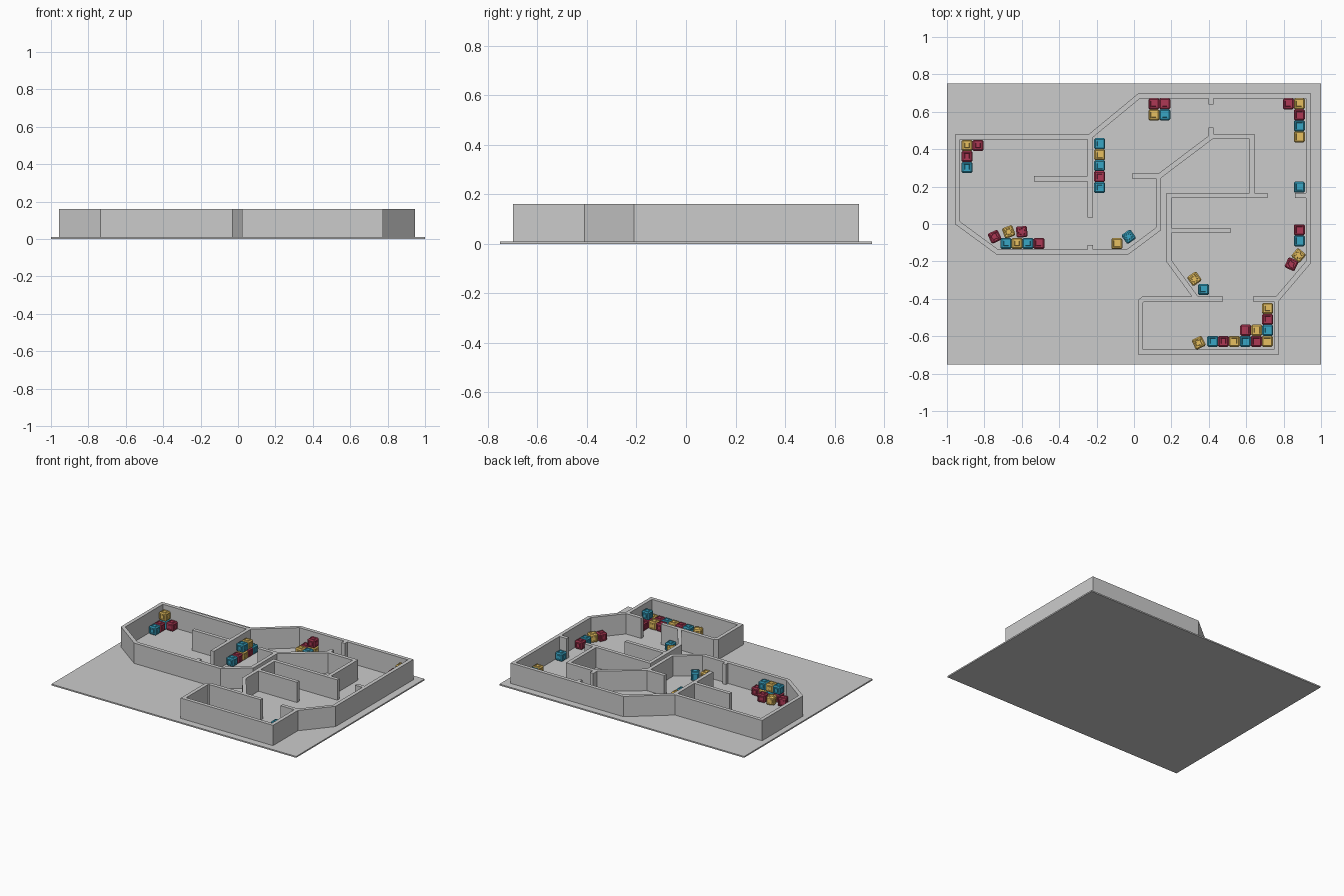
import bpy, bmesh, math
from mathutils import Vector, Matrix

if "Cube" in bpy.data.objects:
    bpy.data.objects.remove(bpy.data.objects["Cube"])

FLOOR, TOP, HALF = 0.01, 0.16, 0.0135
BLOCK = 0.059


def link(name, bm, mat=None):
    bmesh.ops.recalc_face_normals(bm, faces=bm.faces)
    mesh = bpy.data.meshes.new(name)
    bm.to_mesh(mesh)
    bm.free()
    if mat:
        mesh.materials.append(mat)
    ob = bpy.data.objects.new(name, mesh)
    bpy.context.collection.objects.link(ob)
    return ob


def wall(name, *path):
    """Upright wall of constant thickness with mitred corners along a path."""
    pts = [Vector(p) for p in path]
    dirs = [(b - a).normalized() for a, b in zip(pts, pts[1:])]
    left, right = [], []
    for i, p in enumerate(pts):
        d0, d1 = dirs[max(i - 1, 0)], dirs[min(i, len(dirs) - 1)]
        n0, n1 = Vector((-d0.y, d0.x)), Vector((-d1.y, d1.x))
        m = (n0 + n1).normalized()
        m *= HALF / m.dot(n0)
        left.append(p + m)
        right.append(p - m)
    bm = bmesh.new()
    rings = [[bm.verts.new((q.x, q.y, z)) for q, z in
              ((l, FLOOR), (r, FLOOR), (r, TOP), (l, TOP))]
             for l, r in zip(left, right)]
    for a, b in zip(rings, rings[1:]):
        for k in range(4):
            bm.faces.new((a[k], a[(k + 1) % 4], b[(k + 1) % 4], b[k]))
    bm.faces.new(rings[0])
    bm.faces.new(rings[-1])
    return link(name, bm)


# Floor plate
bm = bmesh.new()
bmesh.ops.create_cube(bm, size=1, matrix=Matrix.Translation((0, 0, FLOOR / 2))
                      @ Matrix.Diagonal((2, 1.5, FLOOR, 1)))
link("floor_plate", bm)

# Outer boundary
wall("outer_wall", (0.132, 0.256), (0.132, -0.025), (-0.035, -0.15), (-0.73, -0.15),
     (-0.943, 0.006), (-0.943, 0.464), (-0.24, 0.464), (0.027, 0.684), (0.932, 0.684),
     (0.932, -0.205), (0.762, -0.405), (0.762, -0.685), (0.034, -0.685),
     (0.034, -0.415), (0.05, -0.4), (0.475, -0.4))
# Inner partitions
wall("corridor_wall", (-0.01, 0.256), (0.135, 0.256), (0.415, 0.467), (0.632, 0.467), (0.632, 0.15))
wall("middle_room_wall", (0.715, 0.152), (0.187, 0.152), (0.187, -0.198), (0.335, -0.4))
wall("middle_room_divider", (0.19, -0.034), (0.515, -0.034))
wall("right_doorway_stub", (0.86, 0.152), (0.93, 0.152))
wall("start_doorway_stub", (0.637, -0.4), (0.765, -0.4))
wall("upper_doorway_stub", (0.411, 0.68), (0.411, 0.64))
wall("lower_doorway_stub", (0.411, 0.465), (0.411, 0.515))
wall("left_room_wall", (-0.234, 0.464), (-0.234, 0.035))
wall("left_room_stub", (-0.234, -0.15), (-0.234, -0.112))
wall("left_room_divider", (-0.535, 0.242), (-0.234, 0.242))


# Crate: bevelled cube with a stepped panel on each face
def crate_mesh(name, colour):
    mat = bpy.data.materials.new(name)
    mat.diffuse_color = (*colour, 1)
    mat.use_nodes = True
    mat.node_tree.nodes["Principled BSDF"].inputs["Base Color"].default_value = mat.diffuse_color
    bm = bmesh.new()
    bmesh.ops.create_cube(bm, size=BLOCK)
    bmesh.ops.bevel(bm, geom=bm.edges[:], offset=0.007, segments=1, affect='EDGES')
    faces = sorted(bm.faces, key=lambda f: -f.calc_area())[:6]
    for thick, depth in ((0.008, 0), (0.001, -0.003), (0.005, 0), (0.001, 0.003)):
        bmesh.ops.inset_individual(bm, faces=faces, thickness=thick, depth=depth)
    bmesh.ops.recalc_face_normals(bm, faces=bm.faces)
    mesh = bpy.data.meshes.new(name)
    bm.to_mesh(mesh)
    bm.free()
    mesh.materials.append(mat)
    return mesh


CRATES = {"Y": crate_mesh("yellow_crate", (0.80, 0.53, 0.12)),
          "R": crate_mesh("red_crate", (0.42, 0.04, 0.09)),
          "B": crate_mesh("blue_crate", (0.04, 0.38, 0.56))}


def stack(x, y, colours, turn=0):
    """Pile of crates, listed from the floor up."""
    for level, c in enumerate(colours):
        ob = bpy.data.objects.new("crate", CRATES[c])
        ob.location = (x, y, FLOOR + BLOCK * (level + 0.5))
        ob.rotation_euler.z = math.radians(turn)
        bpy.context.collection.objects.link(ob)


def row(x, y, dx, dy, piles):
    for i, p in enumerate(piles.split()):
        stack(x + i * dx, y + i * dy, p)


S = 0.0585
# Left room
row(-0.893, 0.42, 0, -S, "BY R B")
stack(-0.834, 0.42, "R")
row(-0.684, -0.104, S, 0, "RB BY YB R")
stack(-0.67, -0.042, "Y", 20)
stack(-0.60, -0.042, "R", 5)
stack(-0.745, -0.068, "R", 25)
# Passage beside the left room
row(-0.184, 0.195, 0, S, "B R YB RY B")
stack(-0.092, -0.105, "Y")
stack(-0.028, -0.068, "B", 35)
# Upper room
row(0.106, 0.642, S, 0, "R YR")
row(0.106, 0.583, S, 0, "Y B")
row(0.884, 0.642, 0, -S, "BY R B Y")
stack(0.825, 0.642, "R")
# Right corridor
stack(0.884, 0.197, "B")
row(0.884, -0.031, 0, -S, "R B")
stack(0.88, -0.168, "Y", 50)
stack(0.842, -0.215, "R", 65)
# Middle room
stack(0.323, -0.293, "Y", 35)
stack(0.371, -0.35, "B")
# Start room
row(0.42, -0.627, S, 0, "B R Y B R Y")
row(0.597, -0.568, S, 0, "R Y RB")
row(0.714, -0.51, 0, S, "R Y")
stack(0.346, -0.635, "Y", 25)
